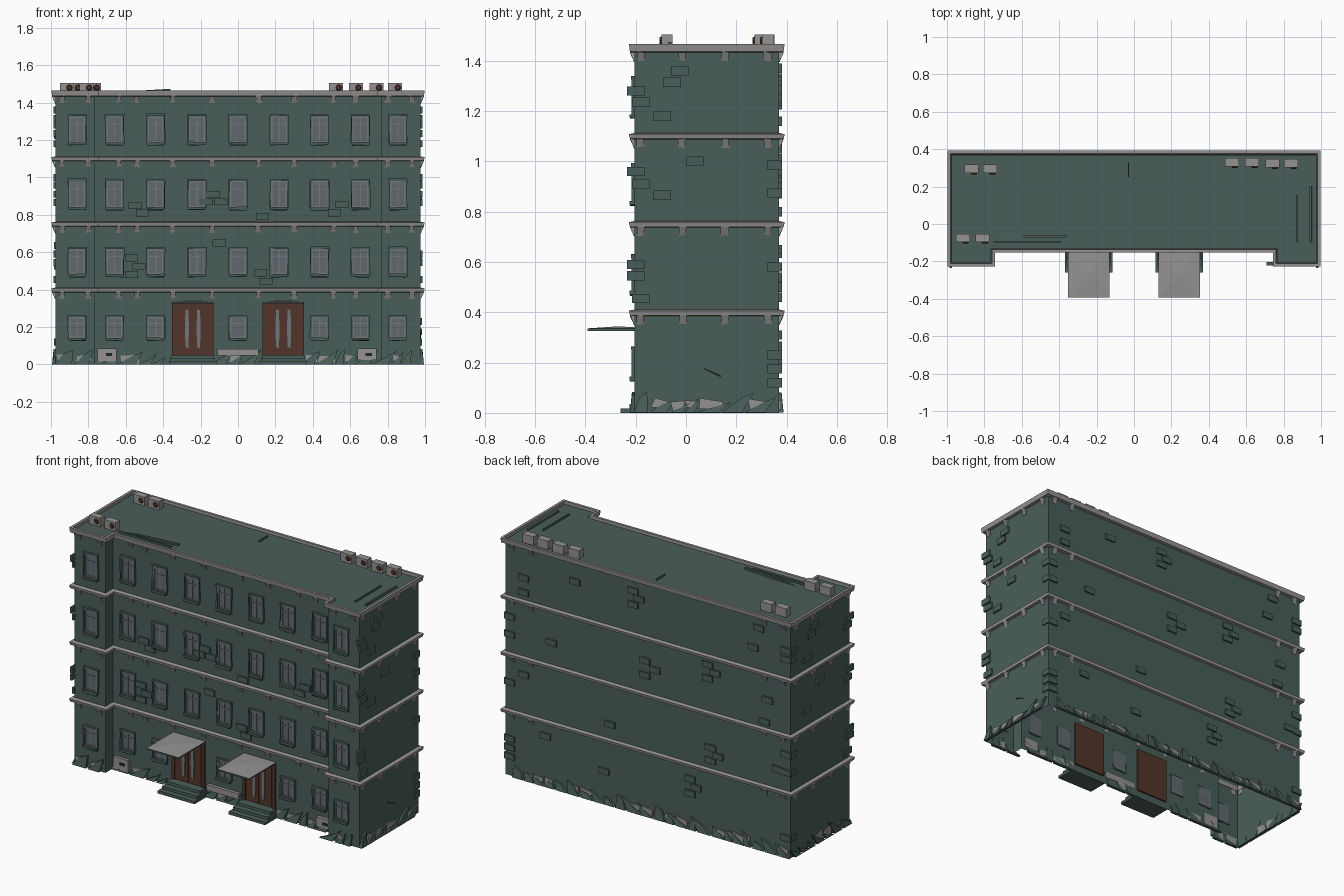
import bpy, bmesh, math, random
from mathutils import Vector, Matrix

random.seed(4)
cube = bpy.data.objects.get("Cube")
if cube:
    bpy.data.objects.remove(cube, do_unlink=True)


def material(name, r, g, b):
    m = bpy.data.materials.new(name)
    m.use_nodes = True
    m.diffuse_color = (r, g, b, 1)
    bsdf = next(n for n in m.node_tree.nodes if n.type == 'BSDF_PRINCIPLED')
    bsdf.inputs["Base Color"].default_value = (r, g, b, 1)
    return m


TEAL = material("teal plaster", .068, .112, .102)
STONE = material("grey stone", .30, .29, .285)
BROWN = material("brown wood", .085, .036, .024)
GLASS = material("window glass", .115, .138, .155)
FRAME = material("window frame", .17, .18, .19)
DARK = material("dark gap", .012, .018, .017)

HX, BACK, WING, MID, INNER = .976, .37, -.205, -.13, .765


def finish(bm, name, mat):
    bmesh.ops.recalc_face_normals(bm, faces=bm.faces[:])
    me = bpy.data.meshes.new(name)
    bm.to_mesh(me)
    bm.free()
    me.materials.append(mat)
    ob = bpy.data.objects.new(name, me)
    bpy.context.collection.objects.link(ob)
    return ob


def loft(bm, rings, cap_start=True, cap_end=True, close=False):
    vs = [[bm.verts.new(p) for p in ring] for ring in rings]
    pairs = list(zip(vs, vs[1:])) + ([(vs[-1], vs[0])] if close else [])
    for a, b in pairs:
        for i in range(len(a)):
            j = (i + 1) % len(a)
            bm.faces.new((a[i], a[j], b[j], b[i]))
    if cap_start and not close:
        bm.faces.new(vs[0])
    if cap_end and not close:
        bm.faces.new(vs[-1])


def box(bm, x, y, z, sx, sy, sz):
    rect = [(-1, -1), (1, -1), (1, 1), (-1, 1)]
    loft(bm, [[(x + a * sx / 2, y + b * sy / 2, z + c * sz / 2) for a, b in rect] for c in (-1, 1)])


def on_wall(side, u, z, d):
    """Point at u along a wall, height z, standing d out of it."""
    if side == 'front':
        return Vector((u, (WING if abs(u) > INNER else MID) - d, z))
    if side == 'back':
        return Vector((u, BACK + d, z))
    return Vector(((HX + d) * (1 if side == 'right' else -1), u, z))


def plate(bm, side, pts, d0, d1, top_d1=None):
    """Prism on a wall; top_d1 makes the upper edge stick out further."""
    zmid = sum(p[1] for p in pts) / len(pts)
    base = on_wall(side, sum(p[0] for p in pts) / len(pts), 0, 0)

    def pt(u, z, d):
        v = on_wall(side, u, z, d)
        if side == 'front':
            v.y = base.y - d
        return v
    outer = [pt(u, z, top_d1 if top_d1 is not None and z > zmid else d1) for u, z in pts]
    loft(bm, [[pt(u, z, d0) for u, z in pts], outer])


def rect(u, z, w, h, jitter=0):
    def r():
        return random.uniform(-jitter, jitter)
    return [(u + a * w / 2 + r(), z + b * h / 2 + r()) for a, b in ((-1, -1), (1, -1), (1, 1), (-1, 1))]


def outline(o, z):
    half = [(INNER - o, MID - o), (INNER - o, WING - o), (HX + o, WING - o), (HX + o, BACK + o)]
    return [(x, y, z) for x, y in half] + [(-x, y, z) for x, y in reversed(half)]


# Main walls, open underneath, with the roof deck
bm = bmesh.new()
loft(bm, [outline(0, 0), outline(0, 1.452)], cap_start=False)
finish(bm, "building_walls", TEAL)

# Cornice bands between the floors
for i, z in enumerate((.388, .74, 1.09)):
    bm = bmesh.new()
    loft(bm, [outline(-.004, z - .004), outline(.018, z), outline(.022, z + .018), outline(-.004, z + .024)], close=True)
    finish(bm, f"cornice_{i + 1}", STONE)

# Roof rim
bm = bmesh.new()
loft(bm, [outline(-.004, 1.432), outline(.018, 1.436), outline(.022, 1.466),
          outline(.006, 1.466), outline(.004, 1.44)], close=True)
finish(bm, "roof_rim", STONE)

# Wedge brackets under every cornice
bm = bmesh.new()
spots = [('front', x) for x in (-.94, -.8, -.64, -.54, -.35, -.14, .11, .3, .51, .63, .8, .93)]
spots += [('back', x) for x in (-.93, -.8, .8, .93)]
spots += [(s, y) for s in ('right', 'left') for y in (-.18, -.015, .155, .325)]
for z in (.388, .74, 1.09, 1.434):
    for side, u in spots:
        plate(bm, side, rect(u, z - .017, .028, .036, .004), -.002, .002, .018)
finish(bm, "cornice_brackets", STONE)

# Windows: pane, frame bars, surround and sill
columns = (-.86, -.66, -.44, -.22, 0, .22, .435, .655, .855)
glass, frame, surround, gap = [bmesh.new() for _ in range(4)]
for row, (zc, h) in enumerate(((.197, .11), (.55, .135), (.91, .14), (1.257, .14))):
    for u in columns:
        if row == 0 and abs(abs(u) - .22) < .01:
            continue
        w = .084
        plate(glass, 'front', rect(u, zc, w, h), -.002, .003)
        for s in (-1, 1):
            plate(frame, 'front', rect(u + s * w * .46, zc, .008, h), -.002, .008)
            plate(frame, 'front', rect(u, zc + s * h * .47, w, .008), -.002, .008)
            plate(surround, 'front', rect(u + s * (w / 2 + .005), zc, .008, h + .01, .003), -.002, .012)
        plate(frame, 'front', rect(u, zc, .007, h), -.002, .007)
        plate(frame, 'front', rect(u, zc + h * .2, w, .006), -.002, .007)
        plate(surround, 'front', rect(u, zc + h / 2 + .006, w + .016, .01, .003), -.002, .014)
        plate(surround, 'front', rect(u, zc - h / 2 - .005, w + .014, .012, .003), -.002, .02)
        plate(gap, 'front', rect(u, zc - h / 2 - .013, w + .006, .006, .002), -.002, .018)
finish(glass, "window_panes", GLASS)
finish(frame, "window_frames", FRAME)
finish(surround, "window_surrounds", TEAL)
finish(gap, "window_sill_undersides", DARK)

# Entrances: doors, glazed strips, steps and canopy, one on each side
for side, x in (("right", -.242), ("left", .242)):
    bm = bmesh.new()
    plate(bm, 'front', rect(x, .185, .222, .28), -.01, .006)
    for s in (-1, 1):
        plate(bm, 'front', rect(x + s * .102, .185, .018, .28), -.01, .014)
        plate(bm, 'front', rect(x + s * .045, .185, .084, .262), -.01, .01)
    plate(bm, 'front', rect(x, .318, .222, .016), -.01, .014)
    finish(bm, f"{side}_double_door", BROWN)

    bm = bmesh.new()
    for s in (-1, 1):
        c = x + s * .031
        plate(bm, 'front', [(c - .008, .095), (c + .008, .085), (c + .011, .19), (c + .008, .29),
                            (c - .008, .295), (c - .011, .19)], 0, .016)
    finish(bm, f"{side}_door_strips", FRAME)

    bm = bmesh.new()
    for i in range(3):
        depth = .13 - i * .035
        box(bm, x, MID - depth / 2, .009 + i * .017, .252 - i * .012, depth, .017)
    finish(bm, f"{side}_door_steps", TEAL)

    bm = bmesh.new()
    ring = [(x - .11, -.392), (x + .11, -.392), (x + .11, MID), (x - .11, MID)]
    loft(bm, [[(a, b, .326) for a, b in ring], [(a, b, .335) for a, b in ring]])
    finish(bm, f"{side}_canopy_slab", TEAL)

    bm = bmesh.new()
    base = [bm.verts.new((a, b, .336)) for a, b in ring]
    peak = bm.verts.new((x, -.27, .344))
    for i in range(4):
        bm.faces.new((base[i], base[(i + 1) % 4], peak))
    bm.faces.new(base)
    finish(bm, f"{side}_canopy_top", STONE)

# Exposed bricks; each entry is a position and a floor pattern
bricks = {
    'front': [(-.55, .85), (-.51, .81), (-.13, .91), (-.17, .87), (-.09, .87), (.13, .79), (.515, .81),
              (.555, .855), (-.1, .65), (-.57, .57), (-.53, .525), (-.57, .48), (.12, .49), (.15, .445)],
    'back': [(.85, 1.25), (.85, 1.16), (.5, 1.32), (.1, 1.37), (.06, 1.33), (.1, 1.285), (-.76, 1.37),
             (-.72, 1.24), (.66, .9), (.02, .96), (-.05, .92), (.02, .87), (-.41, 1.05), (-.46, 1.01),
             (-.41, .965), (-.82, .94), (.85, .65), (.26, .5), (-.43, .54), (-.48, .5), (-.43, .46),
             (-.8, .8), (.7, .31), (-.29, .31), (-.29, .22), (-.33, .265), (-.89, .53), (.3, .2)],
    'right': [(-.025, 1.36), (-.055, 1.315), (-.095, 1.18), (.035, 1), (-.095, .865)],
}
corner = [(-.18, 1.235), (-.2, 1.28), (-.2, .96), (-.18, .91), (-.2, .59), (-.2, .545), (-.18, .455)]
bricks['right'] += corner
bricks['left'] = [(-u + .12, z) for u, z in bricks['right'][:5]] + corner
bm = bmesh.new()
for side, places in bricks.items():
    for u, z in places:
        plate(bm, side, rect(u, z, .07, .037), -.002, .011)
# Corner bricks alternating up the back edges
for floor in (.12, .47, .82, 1.17):
    for k in range(4):
        for s in (-1, 1):
            if random.random() < .6:
                z = floor + k * .055
                plate(bm, 'back', rect(s * (HX - .03), z, .07, .037), -.002, .011)
                plate(bm, 'right' if s > 0 else 'left', rect(BACK - .02, z, .05, .037), -.002, .008)
finish(bm, "exposed_bricks", TEAL)

# Broken plinth: grey blocks and leaning plaster shards round the base
stones, shards = bmesh.new(), bmesh.new()
for side, lo, hi in (('front', -.97, .97), ('back', -.97, .97), ('right', -.2, .36), ('left', -.2, .36)):
    u = lo
    while u < hi - .04:
        w = min(random.uniform(.05, .11), hi - u)
        c = u + w / 2
        u += w
        if side == 'front' and .1 < abs(c) < .38:
            continue
        if random.random() < .55:
            plate(stones, side, rect(c, .032, w * .8, .04, .01), -.002, .008)
        h = random.uniform(.04, .085)
        lean = random.uniform(-.03, .03)
        plate(shards, side, [(c - w * .6, .001), (c + w * .3, .001), (c + w * .5 + lean, h),
                             (c + lean, h * random.uniform(.5, .8))], -.002, .018, .01)
for x, z, w, h in ((-.7, .05, .1, .07), (.69, .055, .1, .06), (0, .065, .22, .035)):
    plate(stones, 'front', rect(x, z, w, h), -.002, .02)
finish(stones, "plinth_stones", STONE)
finish(shards, "plinth_shards", TEAL)
bm = bmesh.new()
for x in (-.69, .7):
    plate(bm, 'front', rect(x, .052, .034, .016), .018, .022)
plate(bm, 'right', [(.07, .174), (.14, .14), (.138, .15), (.07, .18)], -.001, .003)
finish(bm, "wall_holes", DARK)

# Roof vents with round fans on the front
vents, fans = bmesh.new(), bmesh.new()
for x, y in ((-.87, .295), (-.77, .295), (-.915, -.075), (-.81, -.075),
             (.525, .33), (.63, .33), (.74, .325), (.84, .325)):
    box(vents, x, y, 1.477, .075, .044, .056)
    spin = Matrix.Translation((x + .014, y - .024, 1.48)) @ Matrix.Rotation(math.pi / 2, 4, 'X')
    bmesh.ops.create_cone(fans, cap_ends=True, segments=8, radius1=.019, radius2=.012, depth=.012, matrix=spin)
finish(vents, "roof_vents", STONE)
finish(fans, "roof_vent_fans", BROWN)

# Lifted roofing strips
bm = bmesh.new()
for x, y, sx, sy, ang in ((-.56, -.065, .4, .014, .03), (-.57, -.095, .36, .01, 0),
                          (.87, .03, .008, .25, 0), (.945, .05, .012, .3, .03), (-.03, .29, .006, .08, 0)):
    n = len(bm.verts)
    box(bm, x, y, 1.456, sx, sy, .012)
    bm.verts.ensure_lookup_table()
    bmesh.ops.rotate(bm, verts=bm.verts[n:], cent=(x, y, 1.45), matrix=Matrix.Rotation(-ang * 2, 3, 'Y'))
finish(bm, "roofing_strips", TEAL)
